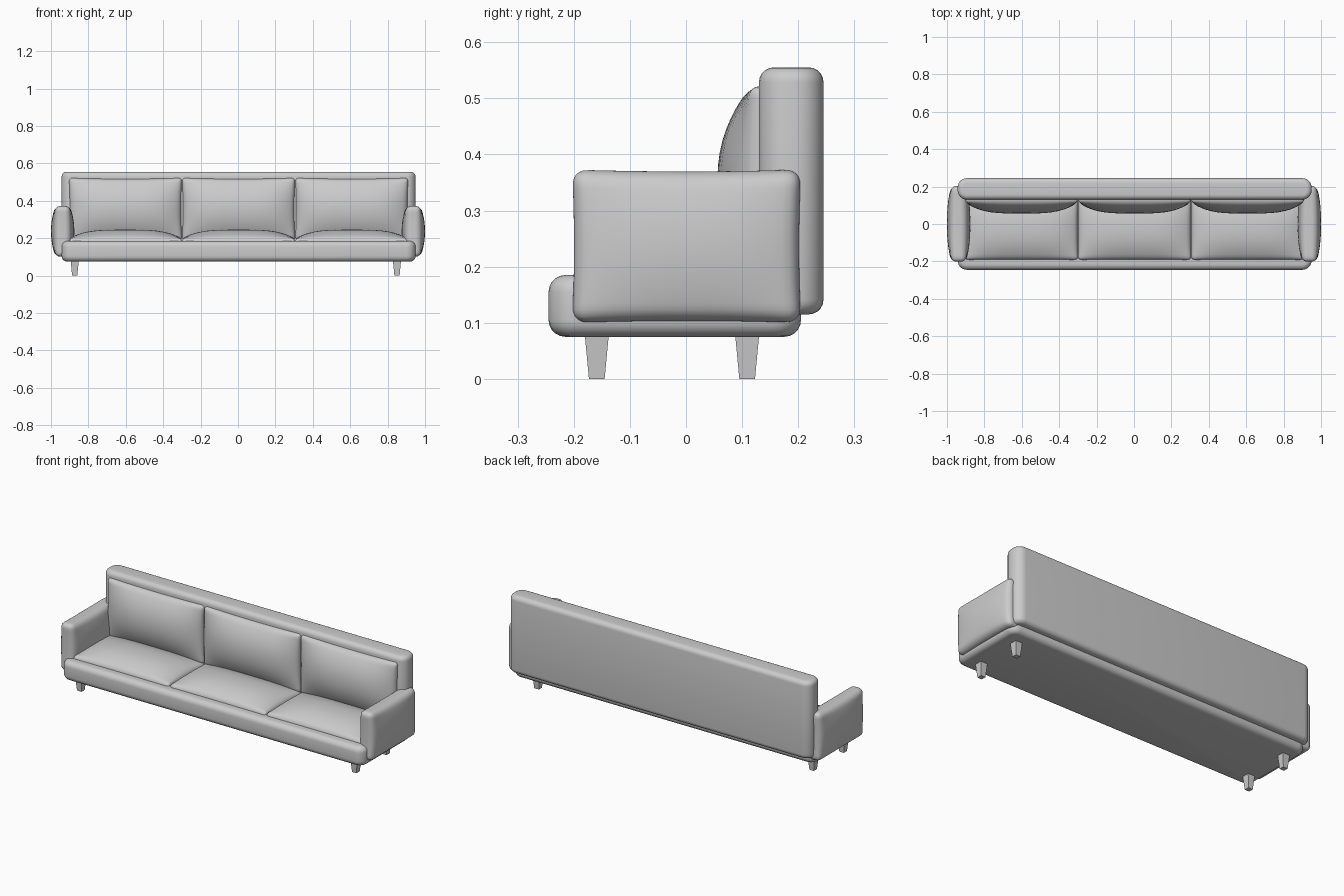
import bpy, bmesh, math
from mathutils import Vector

if "Cube" in bpy.data.objects:
    bpy.data.objects.remove(bpy.data.objects["Cube"])


def finish(bm, name, smooth=True):
    bmesh.ops.recalc_face_normals(bm, faces=bm.faces)
    me = bpy.data.meshes.new(name)
    bm.to_mesh(me)
    bm.free()
    ob = bpy.data.objects.new(name, me)
    bpy.context.collection.objects.link(ob)
    if smooth:
        bpy.ops.object.select_all(action='DESELECT')
        ob.select_set(True)
        bpy.context.view_layer.objects.active = ob
        bpy.ops.object.shade_smooth_by_angle(angle=math.radians(40))
    return ob


def rounded_slab(name, lo, hi, corner, rim):
    """Box with wide rounded vertical corners and a rounded top and bottom rim."""
    lo, hi = Vector(lo), Vector(hi)
    bm = bmesh.new()
    bmesh.ops.create_cube(bm, size=1)
    for v in bm.verts:
        v.co = (lo + hi) / 2 + Vector(a * b for a, b in zip(v.co, hi - lo))
    upright = [e for e in bm.edges if abs(e.verts[0].co.z - e.verts[1].co.z) > 0.01]
    bmesh.ops.bevel(bm, geom=upright, offset=corner, offset_type='OFFSET',
                    segments=6, profile=0.5, affect='EDGES')
    rims = [e for e in bm.edges if abs(e.verts[0].co.z - e.verts[1].co.z) < 1e-5]
    bmesh.ops.bevel(bm, geom=rims, offset=rim, offset_type='OFFSET',
                    segments=5, profile=0.5, affect='EDGES')
    return finish(bm, name)


def pillow(name, lo, hi, axis, plus, minus, radius, powers, pinch=0.025):
    """Rounded box whose two faces across the given axis swell outwards."""
    lo, hi = Vector(lo), Vector(hi)
    mid, half = (lo + hi) / 2, (hi - lo) / 2
    u, v = [i for i in range(3) if i != axis]
    bm = bmesh.new()
    bmesh.ops.create_cube(bm, size=2)
    bmesh.ops.subdivide_edges(bm, edges=bm.edges[:], cuts=21, use_grid_fill=True)
    for vert in bm.verts:
        # denser sampling toward the edges, then round them
        p = Vector(half[i] * math.sin(vert.co[i] * math.pi / 2) for i in range(3))
        core = Vector(max(-half[i] + radius, min(half[i] - radius, p[i])) for i in range(3))
        p = core + (p - core).normalized() * radius if (p - core).length > 1e-7 else p
        s, t = (min(1, abs(p[i] / half[i])) for i in (u, v))
        swell = (1 - s ** powers[0]) * (1 - t ** powers[1])
        p[axis] += (plus if p[axis] > 0 else -minus) * swell * min(1, abs(p[axis]) / (half[axis] * 0.6))
        # edges pull in slightly between the corners
        short = min(half[u], half[v])
        p[u] -= math.copysign(pinch * short * s ** 4 * (1 - t * t), p[u])
        p[v] -= math.copysign(pinch * short * t ** 4 * (1 - s * s), p[v])
        vert.co = mid + p
    return finish(bm, name)


# base and backrest
rounded_slab("base", (-0.943, -0.245, 0.075), (0.95, 0.205, 0.185), 0.05, 0.03)
rounded_slab("backrest", (-0.943, 0.13, 0.115), (0.95, 0.245, 0.555), 0.05, 0.026)

# armrests
for side, x in (("left", -0.9375), ("right", 0.9375)):
    pillow(side + "_arm", (x - 0.039, -0.203, 0.1), (x + 0.039, 0.205, 0.373),
           0, 0.0235, 0.0235, 0.027, (2.5, 2))

# seat and back cushions
for i, x in enumerate((-0.602, 0.003, 0.608)):
    pillow(f"seat_cushion_{i + 1}", (x - 0.302, -0.192, 0.15), (x + 0.302, 0.14, 0.2),
           2, 0.046, 0, 0.018, (3.5, 2.3), 0.012)
    pillow(f"back_cushion_{i + 1}", (x - 0.302, 0.113, 0.19), (x + 0.302, 0.16, 0.522),
           1, 0, 0.057, 0.018, (3.5, 2.1), 0.03)

# tapered square legs
for x, sx in ((-0.873, "left"), (0.85, "right")):
    for y, sy in ((-0.159, "front"), (0.109, "rear")):
        bm = bmesh.new()
        bmesh.ops.create_cube(bm, size=1)
        for v in bm.verts:
            w = 0.043 if v.co.z > 0 else 0.028
            v.co = Vector((x + v.co.x * w, y + v.co.y * w, 0.08 if v.co.z > 0 else 0))
        finish(bm, f"{sy}_{sx}_leg", False)
